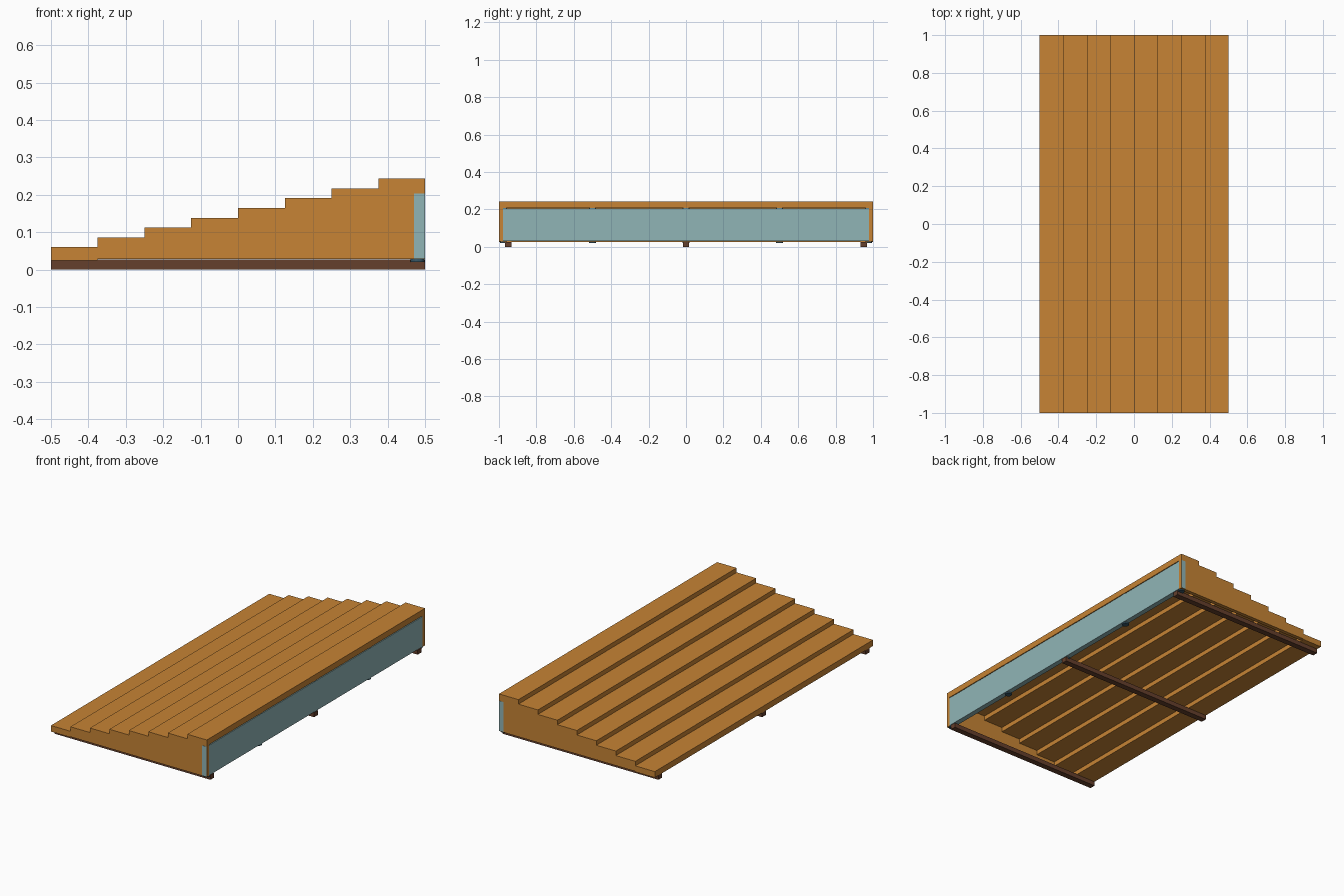
import bpy, bmesh

if "Cube" in bpy.data.objects:
    bpy.data.objects.remove(bpy.data.objects["Cube"])

STEPS, RUN, RISE, THICK = 8, 0.125, 0.0262, 0.035


def material(name, rgb):
    m = bpy.data.materials.new(name)
    m.diffuse_color = (*rgb, 1)
    m.use_nodes = True
    m.node_tree.nodes["Principled BSDF"].inputs["Base Color"].default_value = m.diffuse_color
    return m


wood = material("orange_wood", (0.57, 0.23, 0.035))
dark = material("dark_wood", (0.13, 0.05, 0.025))
teal = material("pale_teal", (0.28, 0.46, 0.47))
blue = material("dark_blue", (0.04, 0.10, 0.14))


def finish(bm, name, mat):
    bmesh.ops.recalc_face_normals(bm, faces=bm.faces)
    me = bpy.data.meshes.new(name)
    bm.to_mesh(me)
    bm.free()
    me.materials.append(mat)
    ob = bpy.data.objects.new(name, me)
    bpy.context.collection.objects.link(ob)
    return ob


def box(name, x, y, z, mat):
    bm = bmesh.new()
    bmesh.ops.create_cube(bm, size=1)
    for v in bm.verts:
        v.co = [(r[0] + r[1]) / 2 + c * (r[1] - r[0]) for r, c in zip((x, y, z), v.co)]
    return finish(bm, name, mat)


def prism(name, profile, y0, y1, mat):
    bm = bmesh.new()
    face = bm.faces.new([bm.verts.new((x, y0, z)) for x, z in profile])
    ext = bmesh.ops.extrude_face_region(bm, geom=[face])
    moved = [g for g in ext["geom"] if isinstance(g, bmesh.types.BMVert)]
    bmesh.ops.translate(bm, verts=moved, vec=(0, y1 - y0, 0))
    return finish(bm, name, mat)


def disc(name, x, y, z, mat):
    bm = bmesh.new()
    bmesh.ops.create_cone(bm, cap_ends=True, segments=16, radius1=0.019, radius2=0.019, depth=0.008)
    ob = finish(bm, name, mat)
    ob.location = (x, y, z)
    return ob


# Stepped planks
for i in range(STEPS):
    x, top = -0.5 + i * RUN, 0.06 + i * RISE
    box(f"plank_{i + 1}", (x, x + RUN), (-1, 1), (top - THICK, top), wood)

# Stepped end panels that follow the underside of the planks
profile = [(0.5, 0.028), (-0.5 + RUN, 0.028)]
for i in range(1, STEPS):
    x, z = -0.5 + i * RUN, 0.06 + i * RISE - THICK
    profile += [(x, z), (x + RUN, z)]
for side, label in ((-1, "front"), (1, "back")):
    prism(f"{label}_end_panel", profile, side * 0.978, side * 1.0, wood)
    # Pale strip on the outer corner of each end panel
    ys = sorted((side * 0.99, side * 1.0008))
    box(f"{label}_corner_strip", (0.47, 0.4995), ys, (0.03, 0.204), teal)

# Tall riser panel with its spacer discs above and below
box("riser_panel", (0.47, 0.5), (-0.978, 0.978), (0.03, 0.204), teal)
for i, y in enumerate((-0.975, -0.5, 0, 0.5, 0.975)):
    disc(f"lower_spacer_{i + 1}", 0.48, y, 0.025, blue)
    disc(f"upper_spacer_{i + 1}", 0.48, y, 0.207, blue)

# Ground runners
for i, y in enumerate((-0.95, 0, 0.95)):
    box(f"runner_{i + 1}", (-0.5, 0.5), (y - 0.017, y + 0.017), (0, 0.0265), dark)
